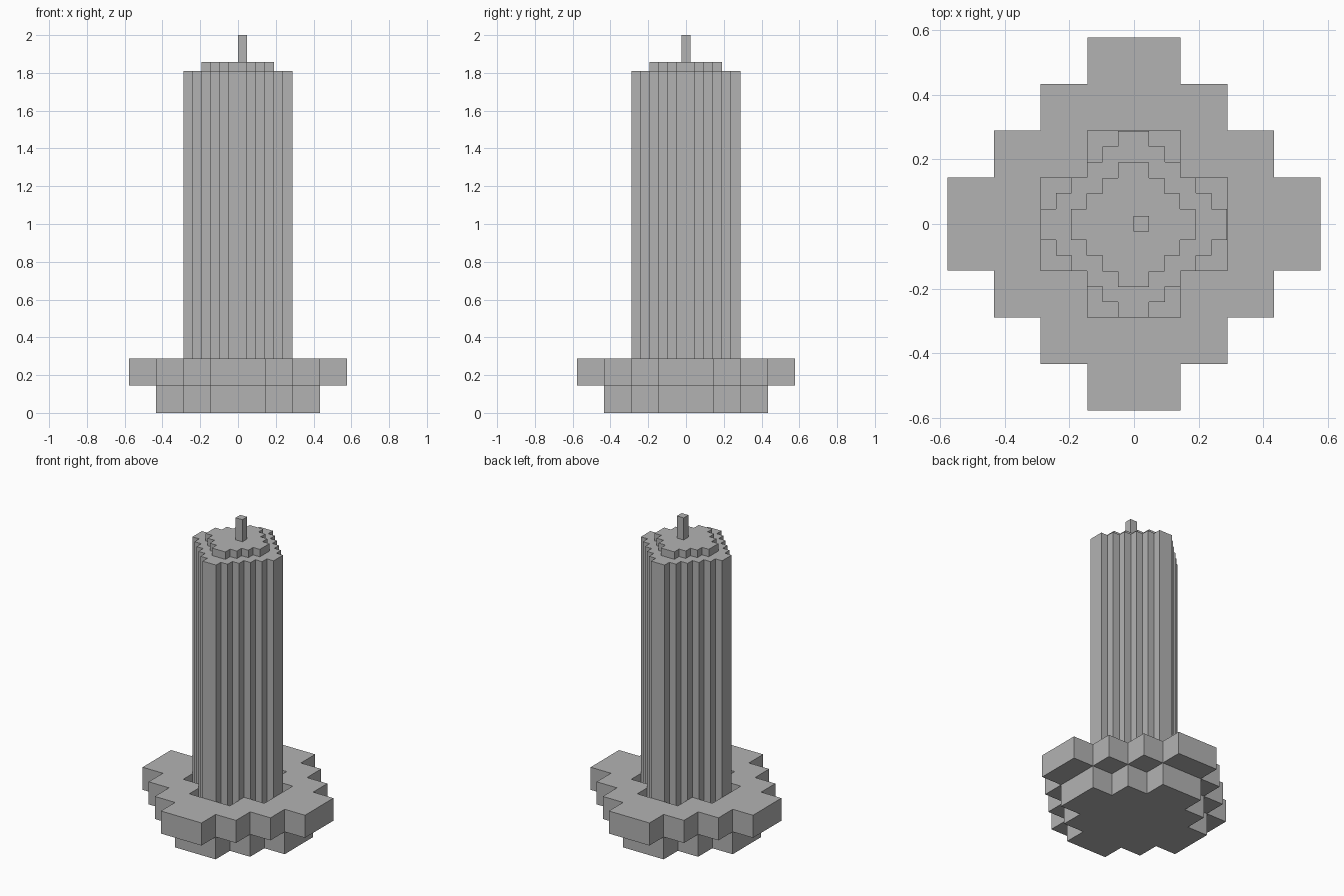
import bpy, bmesh
from mathutils import Vector

if "Cube" in bpy.data.objects:
    bpy.data.objects.remove(bpy.data.objects["Cube"])

BIG = 0.1443      # cell size of the base
SMALL = BIG / 3   # cell size of the tower

grey = bpy.data.materials.new("stone grey")
grey.diffuse_color = (0.45, 0.45, 0.45, 1)
grey.use_nodes = True
grey.node_tree.nodes["Principled BSDF"].inputs["Base Color"].default_value = grey.diffuse_color


def extrude_cells(name, cells, size, z0, z1, offset=(0, 0)):
    """Raise a set of square grid cells into one solid with merged flat faces."""
    bm = bmesh.new()
    verts = {}

    def corner(i, j):
        if (i, j) not in verts:
            verts[i, j] = bm.verts.new((i * size + offset[0], j * size + offset[1], z0))
        return verts[i, j]

    for i, j in cells:
        bm.faces.new([corner(i + a, j + b) for a, b in ((0, 0), (1, 0), (1, 1), (0, 1))])
    top = bmesh.ops.extrude_face_region(bm, geom=bm.faces[:], use_keep_orig=True)["geom"]
    bmesh.ops.translate(bm, vec=Vector((0, 0, z1 - z0)),
                        verts=[g for g in top if isinstance(g, bmesh.types.BMVert)])
    bmesh.ops.recalc_face_normals(bm, faces=bm.faces[:])
    bmesh.ops.dissolve_limit(bm, angle_limit=0.01, verts=bm.verts[:], edges=bm.edges[:])
    mesh = bpy.data.meshes.new(name)
    bm.to_mesh(mesh)
    bm.free()
    mesh.materials.append(grey)
    obj = bpy.data.objects.new(name, mesh)
    bpy.context.collection.objects.link(obj)
    return obj


def diamond(n, hole=0):
    """Cells of a stepped diamond n cells in half width, with an optional hole."""
    span = range(-n, n)
    ring = lambda k: k if k >= 0 else -k - 1
    return [(i, j) for i in span for j in span if hole <= ring(i) + ring(j) < n]


# Stepped base: solid footing, then a wider collar around the tower socket
extrude_cells("base_footing", diamond(3), BIG, 0, 0.144)
extrude_cells("base_collar", diamond(4, hole=2), BIG, 0.144, 0.289)

# Fluted tower shaft standing in the socket, and its smaller roof cap
extrude_cells("tower_shaft", diamond(6), SMALL, 0.144, 1.81, (-0.001, -0.001))
extrude_cells("roof_cap", diamond(4), SMALL, 1.81, 1.858, (-0.002, -0.002))

# Antenna
extrude_cells("antenna", [(0, 0)], SMALL, 1.858, 2.0, (-0.001, -0.023))
